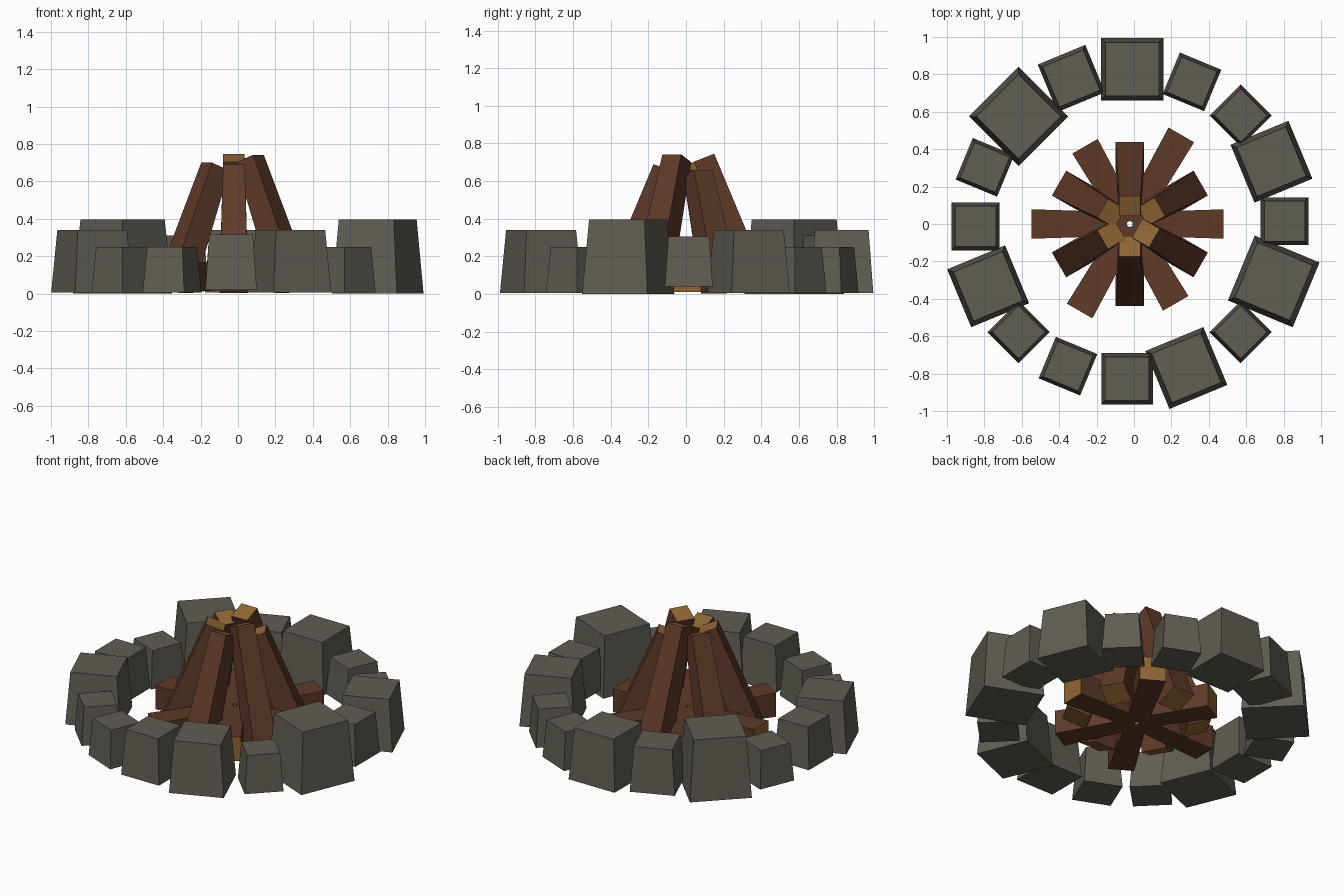
import bpy, bmesh, math
from mathutils import Vector

if "Cube" in bpy.data.objects:
    bpy.data.objects.remove(bpy.data.objects["Cube"])

CX = -0.022  # centre of the fire


def material(name, rgb):
    m = bpy.data.materials.new(name)
    m.diffuse_color = (*rgb, 1)
    m.use_nodes = True
    m.node_tree.nodes["Principled BSDF"].inputs["Base Color"].default_value = m.diffuse_color
    return m


STONE = material("grey stone", (0.116, 0.109, 0.086))
BARK = material("brown bark", (0.112, 0.042, 0.021))
CUT = material("cut wood", (0.275, 0.130, 0.034))


def tapered_block(name, p0, p1, w0, w1, side, mats):
    """Square-section block from p0 to p1; the two ends use the last material."""
    p0, p1 = Vector(p0), Vector(p1)
    side = Vector(side)
    up = (p1 - p0).normalized().cross(side)
    bm = bmesh.new()
    rings = []
    for p, w in ((p0, w0), (p1, w1)):
        rings.append([bm.verts.new(p + (side * a + up * b) * w / 2)
                      for a, b in ((-1, -1), (1, -1), (1, 1), (-1, 1))])
    for r in rings:
        bm.faces.new(r).material_index = len(mats) - 1
    for i in range(4):
        j = (i + 1) % 4
        bm.faces.new((rings[0][i], rings[0][j], rings[1][j], rings[1][i]))
    bmesh.ops.recalc_face_normals(bm, faces=bm.faces)
    me = bpy.data.meshes.new(name)
    bm.to_mesh(me)
    bm.free()
    for m in mats:
        me.materials.append(m)
    ob = bpy.data.objects.new(name, me)
    bpy.context.collection.objects.link(ob)


def polar(r, deg, z):
    a = math.radians(deg)
    return (CX + r * math.cos(a), r * math.sin(a), z)


def tangent(deg):
    a = math.radians(deg)
    return (-math.sin(a), math.cos(a), 0)


# Ring of stones, in steps of 22.5 degrees: x, y, base width, bottom z, top z
stones = [
    (0.805, 0.015, 0.255, 0.04, 0.305), (0.735, 0.333, 0.335, 0.005, 0.34),
    (0.570, 0.580, 0.235, 0.005, 0.25), (0.310, 0.760, 0.240, 0.005, 0.25),
    (-0.010, 0.828, 0.335, 0.005, 0.34), (-0.335, 0.778, 0.275, 0.02, 0.31),
    (-0.617, 0.575, 0.375, 0.0, 0.395), (-0.797, 0.303, 0.240, 0.005, 0.25),
    (-0.847, -0.013, 0.255, 0.03, 0.30), (-0.780, -0.333, 0.335, 0.005, 0.34),
    (-0.617, -0.578, 0.235, 0.005, 0.25), (-0.353, -0.760, 0.240, 0.005, 0.25),
    (-0.037, -0.828, 0.275, 0.02, 0.315), (0.280, -0.770, 0.335, 0.005, 0.34),
    (0.570, -0.578, 0.235, 0.005, 0.25), (0.747, -0.307, 0.375, 0.0, 0.395),
]
for i, (x, y, w, z0, z1) in enumerate(stones):
    tapered_block(f"ring_stone_{i}", (x, y, z0), (x, y, z1), w, w * 0.85,
                  tangent(i * 22.5), [STONE])

# Logs lying flat, like spokes
for i, r in enumerate((0.50, 0.55, 0.48, 0.525, 0.537, 0.49)):
    a = i * 60
    tapered_block(f"flat_log_{i}", polar(0.015, a, 0.09), polar(r, a, 0.09),
                  0.125, 0.157, tangent(a), [BARK, CUT])

# Logs leaning together above them: height of each upper outer corner
tilt = math.radians(21)
for i, h in enumerate((0.66, 0.745, 0.70, 0.70, 0.69, 0.742)):
    a = 30 + i * 60
    wt = 0.115
    r_out = 0.15 + (0.745 - h) * 0.41
    top = polar(r_out - math.cos(tilt) * wt / 2, a, h - math.sin(tilt) * wt / 2)
    tapered_block(f"leaning_log_{i}", polar(0.366, a, 0.031), top,
                  0.153, wt, tangent(a), [BARK, CUT])
